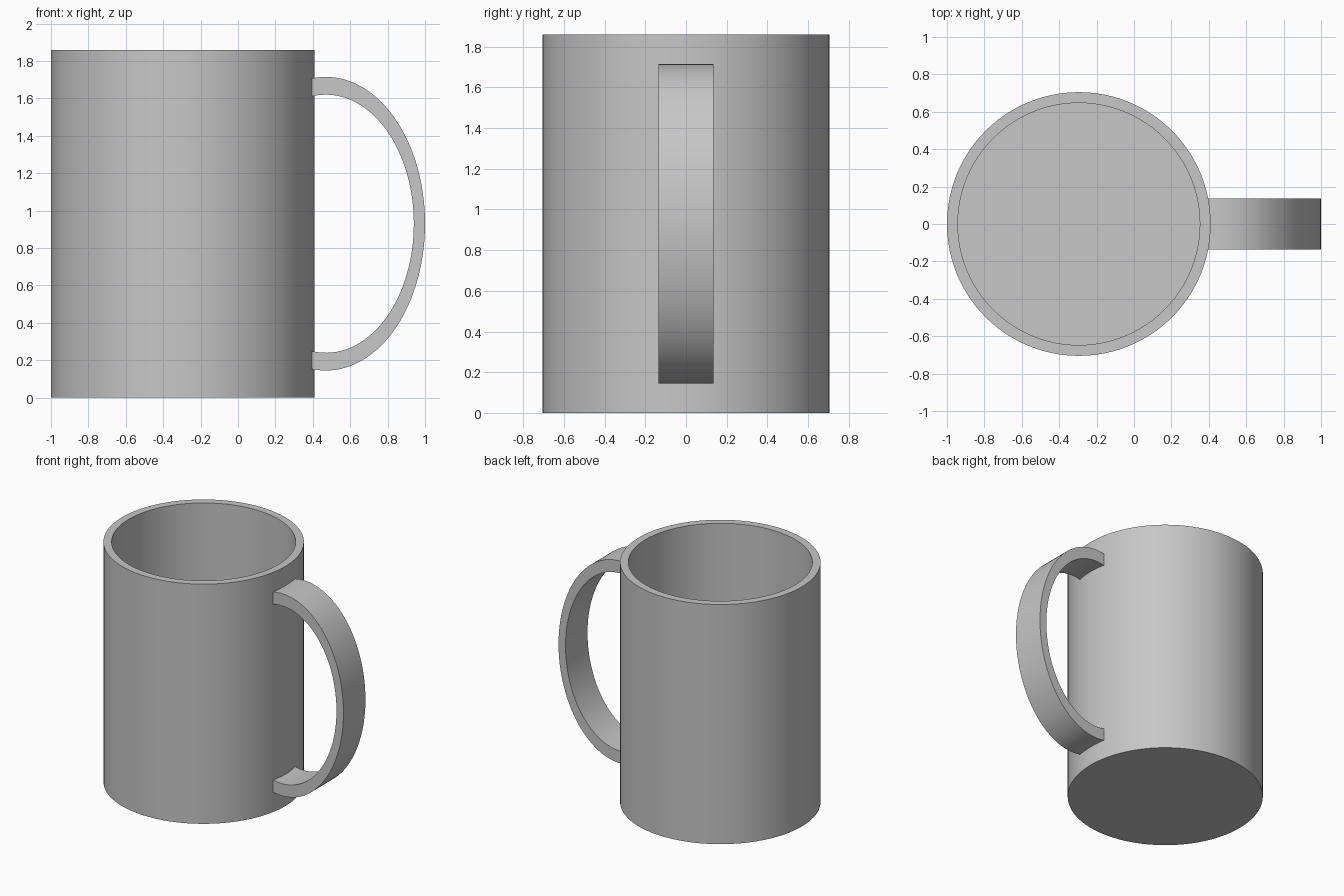
import bpy, bmesh, math

old = bpy.data.objects.get("Cube")
if old:
    bpy.data.objects.remove(old, do_unlink=True)

grey = bpy.data.materials.new("plain grey")
grey.use_nodes = True
colour = (0.57, 0.57, 0.57, 1)
grey.diffuse_color = colour
grey.node_tree.nodes["Principled BSDF"].inputs["Base Color"].default_value = colour


def finish(name, bm, location):
    bmesh.ops.recalc_face_normals(bm, faces=bm.faces)
    mesh = bpy.data.meshes.new(name)
    bm.to_mesh(mesh)
    bm.free()
    mesh.materials.append(grey)
    obj = bpy.data.objects.new(name, mesh)
    obj.location = location
    bpy.context.collection.objects.link(obj)
    bpy.ops.object.select_all(action="DESELECT")
    obj.select_set(True)
    bpy.context.view_layer.objects.active = obj
    bpy.ops.object.shade_smooth_by_angle(angle=math.radians(30))
    return obj


# Cup body: outer wall, rim, inner wall, with flat discs for the base and floor
HEIGHT, OUTER, INNER, FLOOR = 1.86, 0.705, 0.647, 0.06
SIDES = 96
profile = [(OUTER, 0), (OUTER, HEIGHT), (INNER, HEIGHT), (INNER, FLOOR)]
bm = bmesh.new()
rings = []
for r, z in profile:
    angles = [2 * math.pi * i / SIDES for i in range(SIDES)]
    rings.append([bm.verts.new((r * math.cos(a), r * math.sin(a), z)) for a in angles])
for low, high in zip(rings, rings[1:]):
    for i in range(SIDES):
        j = (i + 1) % SIDES
        bm.faces.new((low[i], low[j], high[j], high[i]))
bm.faces.new(rings[0])
bm.faces.new(rings[-1])
finish("cup_body", bm, (-0.295, 0, 0))

# Handle: flat strap between two ellipses, its ends buried in the cup wall
STEPS, HALF_WIDTH, END_X = 64, 0.135, -0.097


def arc_point(rx, rz, f):
    a = math.acos(END_X / rx) * (2 * f - 1)
    return rx * math.cos(a), rz * math.sin(a)


bm = bmesh.new()
sections = []
for i in range(STEPS + 1):
    outer = arc_point(0.53, 0.785, i / STEPS)
    inner = arc_point(0.47, 0.69, i / STEPS)
    corners = [(outer, -1), (outer, 1), (inner, 1), (inner, -1)]
    sections.append([bm.verts.new((p[0], s * HALF_WIDTH, p[1])) for p, s in corners])
for a, b in zip(sections, sections[1:]):
    for k in range(4):
        m = (k + 1) % 4
        bm.faces.new((a[k], a[m], b[m], b[k]))
bm.faces.new(sections[0])
bm.faces.new(sections[-1])
finish("handle", bm, (0.47, 0, HEIGHT / 2))
